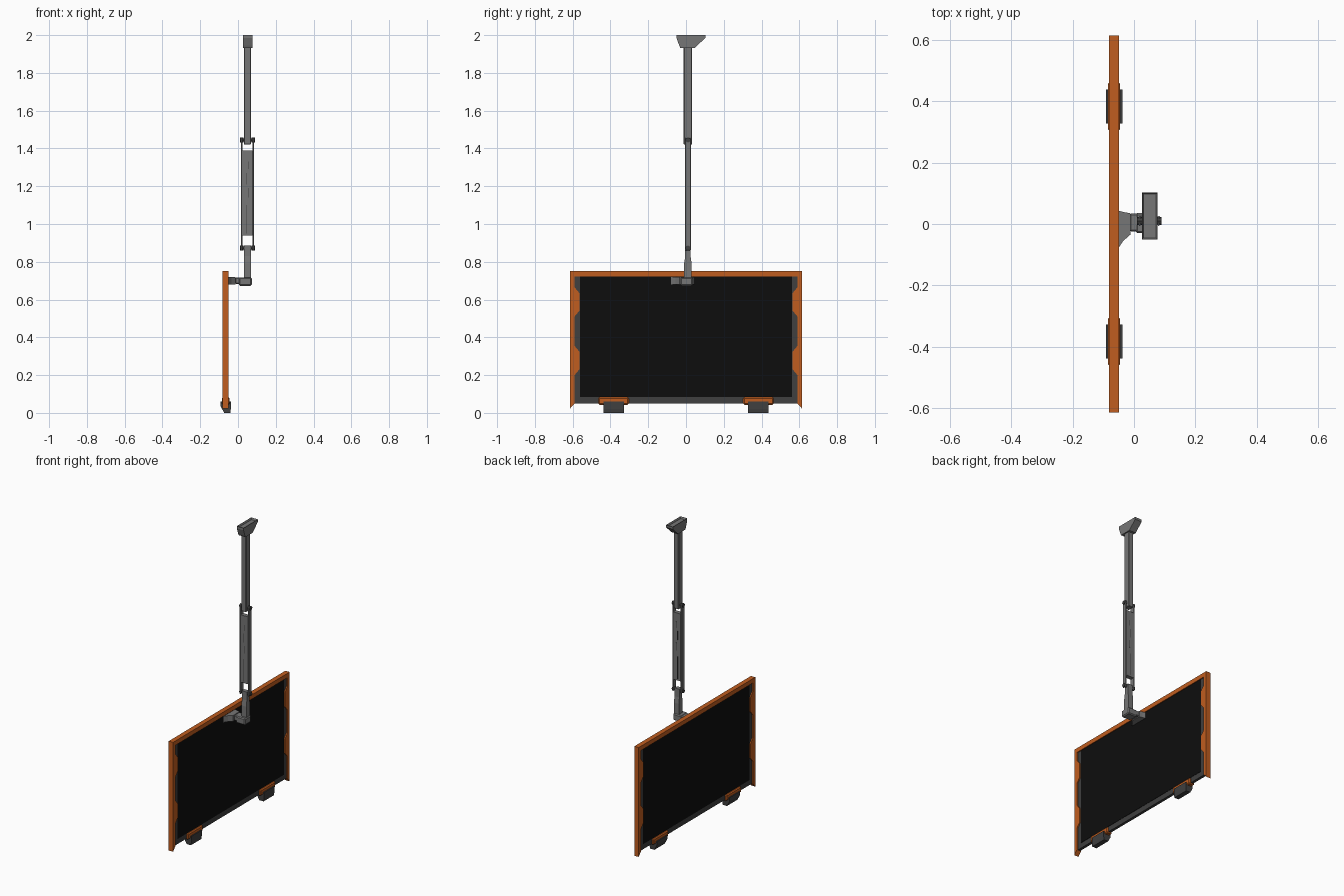
import bpy, bmesh
from mathutils import Vector

if "Cube" in bpy.data.objects:
    bpy.data.objects.remove(bpy.data.objects["Cube"], do_unlink=True)


def material(name, r, g, b):
    m = bpy.data.materials.new(name)
    m.use_nodes = True
    m.diffuse_color = (r, g, b, 1)
    node = m.node_tree.nodes["Principled BSDF"]
    node.inputs["Base Color"].default_value = (r, g, b, 1)
    node.inputs["Roughness"].default_value = 0.6
    return m


ORANGE = material("orange paint", 0.53, 0.11, 0.014)
GREY = material("arm grey", 0.18, 0.18, 0.18)
DARK = material("dark grey", 0.05, 0.05, 0.05)
BLACK = material("screen black", 0.004, 0.004, 0.004)


def finish(name, bm, mat):
    bmesh.ops.recalc_face_normals(bm, faces=bm.faces)
    mesh = bpy.data.meshes.new(name)
    bm.to_mesh(mesh)
    bm.free()
    mesh.materials.append(mat)
    ob = bpy.data.objects.new(name, mesh)
    bpy.context.collection.objects.link(ob)
    return ob


def prism(name, mat, axis, points, lo, hi):
    """Extrude a flat profile along an axis (0 = x: yz, 1 = y: xz, 2 = z: xy)."""
    def place(p, t):
        v = list(p)
        v.insert(axis, t)
        return Vector(v)
    bm = bmesh.new()
    face = bm.faces.new([bm.verts.new(place(p, lo)) for p in points])
    ext = bmesh.ops.extrude_face_region(bm, geom=[face])["geom"]
    move = [v for v in ext if isinstance(v, bmesh.types.BMVert)]
    bmesh.ops.translate(bm, verts=move, vec=place((0, 0), hi - lo))
    return finish(name, bm, mat)


def box(name, mat, x, y, z, bevel=0):
    ob = prism(name, mat, 2, [(x[0], y[0]), (x[1], y[0]), (x[1], y[1]), (x[0], y[1])], *z)
    if bevel:
        mod = ob.modifiers.new("bevel", "BEVEL")
        mod.width = bevel
        mod.segments = 1
    return ob


def pin(name, mat, x, y, z, radius):
    """Hexagonal pin lying along x."""
    bpy.ops.mesh.primitive_cylinder_add(vertices=8, radius=radius, depth=x[1] - x[0],
                                        location=(sum(x) / 2, y, z), rotation=(0, 1.5708, 0))
    ob = bpy.context.object
    ob.name = name
    ob.data.materials.append(mat)


# Screen panel
PX = -0.065
box("panel_core", DARK, (PX - 0.009, PX + 0.009), (-0.6, 0.6), (0.05, 0.74))
box("screen", BLACK, (PX - 0.011, PX + 0.011), (-0.56, 0.56), (0.085, 0.73))
box("top_rail", ORANGE, (PX - 0.016, PX + 0.016), (-0.615, 0.615), (0.723, 0.752))

# Side rails with stepped grips, clips and feet
rail = [(0.615, 0.723), (0.59, 0.723)]
for top in (0.665, 0.355):
    rail += [(0.59, top), (0.565, top - 0.03), (0.565, top - 0.125), (0.59, top - 0.155)]
rail += [(0.59, 0.05), (0.615, 0.022)]
for side, s in (("left", 1), ("right", -1)):
    prism(side + "_rail", ORANGE, 0, [(y * s, z) for y, z in rail], PX - 0.016, PX + 0.016)
    mid = 0.383 * s
    box(side + "_clip", ORANGE, (PX - 0.02, PX + 0.02), (mid - 0.08, mid + 0.08), (0.043, 0.083), 0.006)
    foot = [(-0.027, 0.06), (-0.027, 0.035), (-0.008, 0), (0.024, 0), (0.027, 0.02), (0.027, 0.06)]
    prism(side + "_foot", DARK, 1, [(PX + x, z) for x, z in foot], mid - 0.055, mid + 0.055)

# Flared panel mount and elbow
prism("panel_mount", GREY, 2,
      [(-0.052, -0.08), (-0.035, -0.055), (-0.012, -0.035), (-0.012, 0.035),
       (-0.035, 0.039), (-0.052, 0.044)], 0.68, 0.72)
box("elbow_hinge", GREY, (-0.014, 0.035), (-0.024, 0.034), (0.683, 0.716), 0.004)
box("elbow_block", GREY, (0.005, 0.073), (-0.03, 0.036), (0.673, 0.718), 0.006)

# Lower arm
AX, AY = 0.05, 0.01
prism("lower_arm", GREY, 0,
      [(AY - 0.02, 0.71), (AY + 0.02, 0.71), (AY + 0.02, 0.79), (AY + 0.014, 0.83),
       (AY + 0.014, 0.885), (AY - 0.014, 0.885), (AY - 0.014, 0.83), (AY - 0.02, 0.79)],
      AX - 0.018, AX + 0.018)

# Middle link with cheek plates, slots and pins
box("link_body", GREY, (AX - 0.032, AX + 0.032), (AY - 0.014, AY + 0.014), (0.94, 1.39))
for sx in (-1, 1):
    cx = AX + sx * 0.031
    box("link_cheek", GREY, (cx - 0.004, cx + 0.004), (AY - 0.016, AY + 0.016), (0.86, 1.455), 0.003)
    for z in (0.873, 1.445):
        pin("pin_head", DARK, (cx - 0.009, cx + 0.009), AY, z, 0.013)
for z in (0.873, 1.445):
    pin("pivot_pin", DARK, (AX - 0.03, AX + 0.03), AY, z, 0.007)
for sy in (-1, 1):
    for i, (lo, hi) in enumerate(((0.95, 1.1), (1.14, 1.19), (1.21, 1.27), (1.29, 1.33))):
        y = AY + sy * 0.0145
        x = AX + 0.004 * (1 if i % 2 else -1)
        box("link_slot", DARK, (x - 0.002, x + 0.002), (y - 0.001, y + 0.001), (lo, hi))

# Upper arm
box("upper_arm", GREY, (AX - 0.018, AX + 0.018), (AY - 0.022, AY + 0.022), (1.42, 1.95), 0.003)

# Ceiling bracket with a hollow top
bracket = prism("ceiling_bracket", GREY, 0,
                [(-0.03, 1.932), (0.047, 1.932), (0.06, 1.945), (0.102, 1.985), (0.102, 2.0),
                 (-0.05, 2.0), (-0.05, 1.985), (-0.036, 1.945)], AX - 0.024, AX + 0.026)
bm = bmesh.new()
bm.from_mesh(bracket.data)
top = max(bm.faces, key=lambda f: f.calc_center_median().z)
bmesh.ops.inset_region(bm, faces=[top], thickness=0.007)
bmesh.ops.translate(bm, verts=top.verts, vec=(0, 0, -0.012))
bm.to_mesh(bracket.data)
bm.free()
